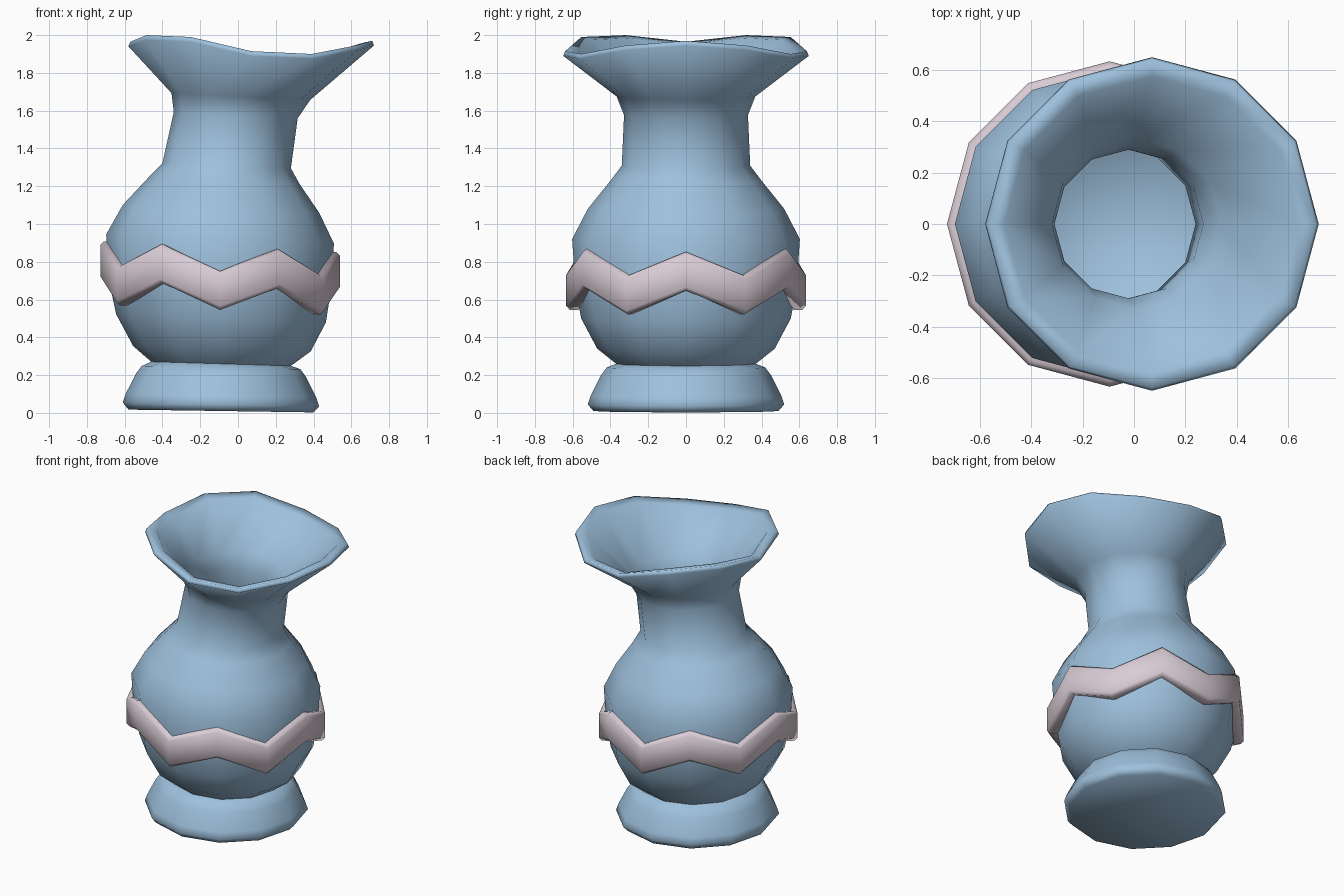
import bpy
import bmesh
from math import sin, cos, pi, radians

SIDES = 12
cube = bpy.data.objects.get("Cube")
if cube:
    bpy.data.objects.remove(cube, do_unlink=True)


def material(name, rgb):
    mat = bpy.data.materials.new(name)
    mat.use_nodes = True
    mat.diffuse_color = (*rgb, 1)
    mat.node_tree.nodes["Principled BSDF"].inputs["Base Color"].default_value = (*rgb, 1)
    return mat


def ring(bm, center, radius, height):
    """One loop of vertices; height(k, x) gives z for corner k."""
    verts = []
    for k in range(SIDES):
        a = 2 * pi * k / SIDES
        x = center + radius * cos(a)
        verts.append(bm.verts.new((x, radius * sin(a), height(k, x))))
    return verts


def bridge(bm, lower, upper):
    for k in range(SIDES):
        n = (k + 1) % SIDES
        bm.faces.new((lower[k], lower[n], upper[n], upper[k]))


def finish(bm, name, mat, angle):
    bmesh.ops.recalc_face_normals(bm, faces=bm.faces)
    mesh = bpy.data.meshes.new(name)
    bm.to_mesh(mesh)
    bm.free()
    mesh.materials.append(mat)
    obj = bpy.data.objects.new(name, mesh)
    bpy.context.collection.objects.link(obj)
    bpy.ops.object.select_all(action='DESELECT')
    obj.select_set(True)
    bpy.context.view_layer.objects.active = obj
    bpy.ops.object.shade_smooth_by_angle(angle=radians(angle))
    return obj


def tilted(z, slope):
    return lambda k, x: z - slope * (x + 0.09)


# Wavy lip heights from the +x corner round to the -x corner, mirrored in y
LIP = [1.97, 1.945, 1.9, 1.915, 1.99, 2.0, 1.965]


def lip(drop):
    return lambda k, x: LIP[min(k, SIDES - k)] - drop


blue = material("soft blue glaze", (0.34, 0.53, 0.72))
pink = material("pale pink glaze", (0.70, 0.61, 0.67))

# Vase body: outer wall rings as (centre x, radius, z, tilt)
OUTER = [(-0.09, 0.49, 0.01, 0.015), (-0.09, 0.52, 0.045, 0.02),
         (-0.09, 0.505, 0.09, 0.02), (-0.09, 0.45, 0.2, 0.02),
         (-0.09, 0.42, 0.24, 0.02),
         (-0.09, 0.37, 0.26, 0.03), (-0.085, 0.47, 0.34, 0.03),
         (-0.09, 0.555, 0.5, 0.04), (-0.095, 0.585, 0.66, 0.04),
         (-0.095, 0.603, 0.92, 0.04), (-0.09, 0.52, 1.08, 0.04),
         (-0.075, 0.40, 1.23, 0.04), (-0.06, 0.34, 1.31, 0.04),
         (-0.012, 0.328, 1.58, 0.05), (0.015, 0.367, 1.68, 0.05)]
# Inner wall rings from the flare down to the floor
INNER = [(0.01, 0.33, 1.69, 0.05), (-0.02, 0.29, 1.58, 0.05),
         (-0.06, 0.30, 1.31, 0.04), (-0.09, 0.48, 1.06, 0.04),
         (-0.09, 0.55, 0.9, 0.04), (-0.09, 0.51, 0.5, 0.04),
         (-0.09, 0.34, 0.28, 0.03)]

bm = bmesh.new()
loops = [ring(bm, c, r, tilted(z, t)) for c, r, z, t in OUTER]
for r, drop in ((0.65, 0.025), (0.64, 0), (0.575, 0.015)):
    loops.append(ring(bm, 0.07, r, lip(drop)))
loops += [ring(bm, c, r, tilted(z, t)) for c, r, z, t in INNER]
for low, high in zip(loops, loops[1:]):
    bridge(bm, low, high)
bm.faces.new(loops[0])
bm.faces.new(loops[-1])
finish(bm, "vase_body", blue, 85)

# Zigzag band: closed strip with bevelled outer edges
def zigzag(z):
    return lambda k, x: z + (0.065 if k % 2 == 0 else -0.065) - 0.045 * (x + 0.09)


bm = bmesh.new()
section = [(0.57, 0.61), (0.615, 0.61), (0.634, 0.63),
           (0.634, 0.795), (0.615, 0.815), (0.57, 0.815)]
loops = [ring(bm, -0.095, r, zigzag(z)) for r, z in section]
for low, high in zip(loops, loops[1:] + loops[:1]):
    bridge(bm, low, high)
finish(bm, "zigzag_band", pink, 50)
